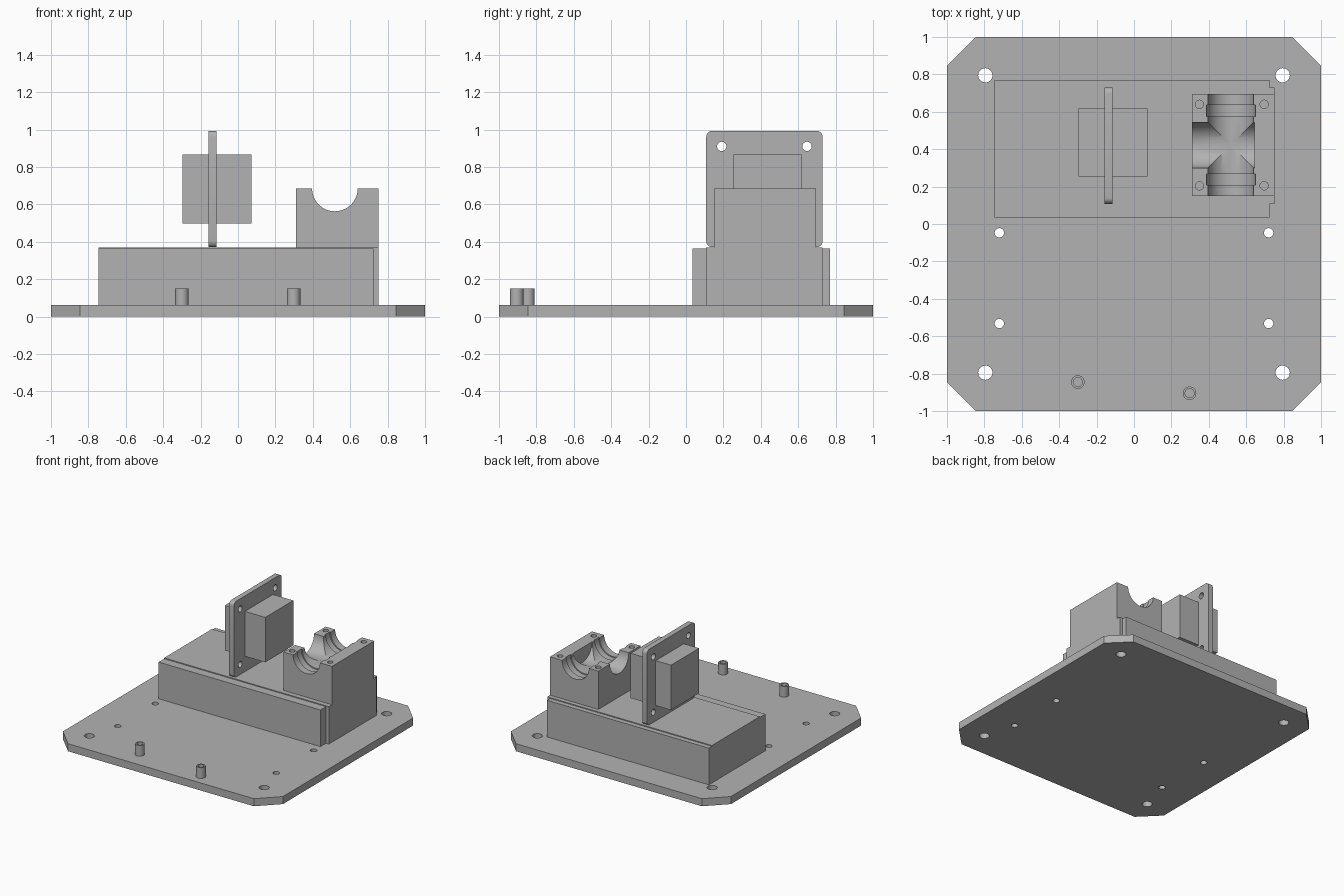
import bpy, bmesh, math
from mathutils import Matrix, Vector

if "Cube" in bpy.data.objects:
    bpy.data.objects.remove(bpy.data.objects["Cube"])

grey = bpy.data.materials.new("plain grey")
grey.diffuse_color = (0.448, 0.448, 0.448, 1)
grey.use_nodes = True
grey.node_tree.nodes["Principled BSDF"].inputs["Base Color"].default_value = grey.diffuse_color


def make(name, bm):
    bmesh.ops.recalc_face_normals(bm, faces=bm.faces)
    me = bpy.data.meshes.new(name)
    bm.to_mesh(me)
    bm.free()
    me.materials.append(grey)
    ob = bpy.data.objects.new(name, me)
    bpy.context.collection.objects.link(ob)
    return ob


def box(name, x0, x1, y0, y1, z0, z1):
    bm = bmesh.new()
    bmesh.ops.create_cube(bm, size=1)
    for v in bm.verts:
        v.co = Vector(((x0 + x1) / 2 + v.co.x * (x1 - x0),
                       (y0 + y1) / 2 + v.co.y * (y1 - y0),
                       (z0 + z1) / 2 + v.co.z * (z1 - z0)))
    return make(name, bm)


def prism(name, outline, depth):
    """Extrude a closed 3D outline along a depth vector."""
    bm = bmesh.new()
    face = bm.faces.new([bm.verts.new(p) for p in outline])
    out = bmesh.ops.extrude_face_region(bm, geom=[face])
    moved = [g for g in out["geom"] if isinstance(g, bmesh.types.BMVert)]
    bmesh.ops.translate(bm, verts=moved, vec=depth)
    return make(name, bm)


def cylinder(name, start, axis, length, r, seg=32):
    """Cylinder from a start point along the x, y or z axis."""
    d = Vector({"x": (1, 0, 0), "y": (0, 1, 0), "z": (0, 0, 1)}[axis])
    rot = Vector((0, 0, 1)).rotation_difference(d).to_matrix().to_4x4()
    bm = bmesh.new()
    bmesh.ops.create_cone(bm, cap_ends=True, segments=seg, radius1=r, radius2=r,
                          depth=length,
                          matrix=Matrix.Translation(Vector(start) + d * length / 2) @ rot)
    return make(name, bm)


def cut(ob, cutters):
    """Subtract the cutters one by one, then remove them."""
    for c in cutters:
        mod = ob.modifiers.new("cut", "BOOLEAN")
        mod.operation, mod.solver, mod.object = "DIFFERENCE", "EXACT", c
        c.hide_render = True
    bpy.context.view_layer.update()
    deps = bpy.context.evaluated_depsgraph_get()
    me = bpy.data.meshes.new_from_object(ob.evaluated_get(deps))
    ob.modifiers.clear()
    ob.data = me
    for c in cutters:
        bpy.data.objects.remove(c)
    me.shade_smooth()
    me.set_sharp_from_angle(angle=math.radians(30))


def hole(x, y, z0, z1, r):
    return cylinder("cutter", (x, y, z0), "z", z1 - z0, r)


# Base plate with clipped corners, corner holes and small side holes
c = 0.845
corners = [(-c, -1), (c, -1), (1, -c), (1, c), (c, 1), (-c, 1), (-1, c), (-1, -c)]
plate = prism("base_plate", [(x, y, 0) for x, y in corners], (0, 0, 0.062))
holes = [hole(sx * 0.795, sy * 0.795, -0.1, 0.2, 0.038) for sx in (-1, 1) for sy in (-1, 1)]
holes += [hole(sx * 0.72, y, -0.1, 0.2, 0.025) for sx in (-1, 1) for y in (-0.047, -0.532)]
cut(plate, holes)

# Two hollow standoffs
for side, x, y in (("left", -0.3, -0.845), ("right", 0.297, -0.905)):
    post = cylinder("standoff_" + side, (x, y, 0.062), "z", 0.088, 0.036)
    cut(post, [hole(x, y, 0.05, 0.2, 0.024)])

# Housing: raised core between two slightly lower rails
box("housing_core", -0.747, 0.75, 0.108, 0.73, 0.062, 0.37)
box("housing_front_rail", -0.747, 0.724, 0.036, 0.108, 0.062, 0.363)
box("housing_back_rail", -0.747, 0.724, 0.73, 0.77, 0.062, 0.363)

# Pipe cradle: T-shaped half bores, collar grooves and screw holes
cx, cy, top = 0.518, 0.422, 0.685
cradle = box("pipe_cradle", 0.31, 0.75, 0.149, 0.695, 0.37, top)
cutters = [cylinder("cutter", (cx, 0.0, top), "y", 0.9, 0.122, 64),
           cylinder("cutter", (0.2, cy, top), "x", 0.445, 0.122, 64)]
cutters += [cylinder("cutter", (cx, y, top), "y", 0.06, 0.131, 64) for y in (0.208, 0.576)]
cutters += [hole(x, y, 0.53, 0.8, 0.022) for x in (0.35, 0.696) for y in (0.204, 0.64)]
cut(cradle, cutters)

# Upright mounting panel with rounded corners and four holes
py, pz, half, r = 0.419, 0.682, 0.311, 0.032
outline = []
for i, (sy, sz) in enumerate(((1, 1), (-1, 1), (-1, -1), (1, -1))):
    for k in range(7):
        a = math.pi / 2 * (i + k / 6)
        outline.append((-0.157, py + sy * (half - r) + r * math.cos(a),
                        pz + sz * (half - r) + r * math.sin(a)))
panel = prism("mounting_panel", outline, (0.043, 0, 0))
cut(panel, [cylinder("cutter", (-0.3, py + sy * 0.228, pz + sz * 0.228), "x", 0.4, 0.025)
            for sy in (-1, 1) for sz in (-1, 1)])

# Square body passing through the panel, as one block on each side
box("panel_block_left", -0.296, -0.157, 0.253, 0.617, 0.497, 0.866)
box("panel_block_right", -0.114, 0.071, 0.253, 0.617, 0.497, 0.866)
